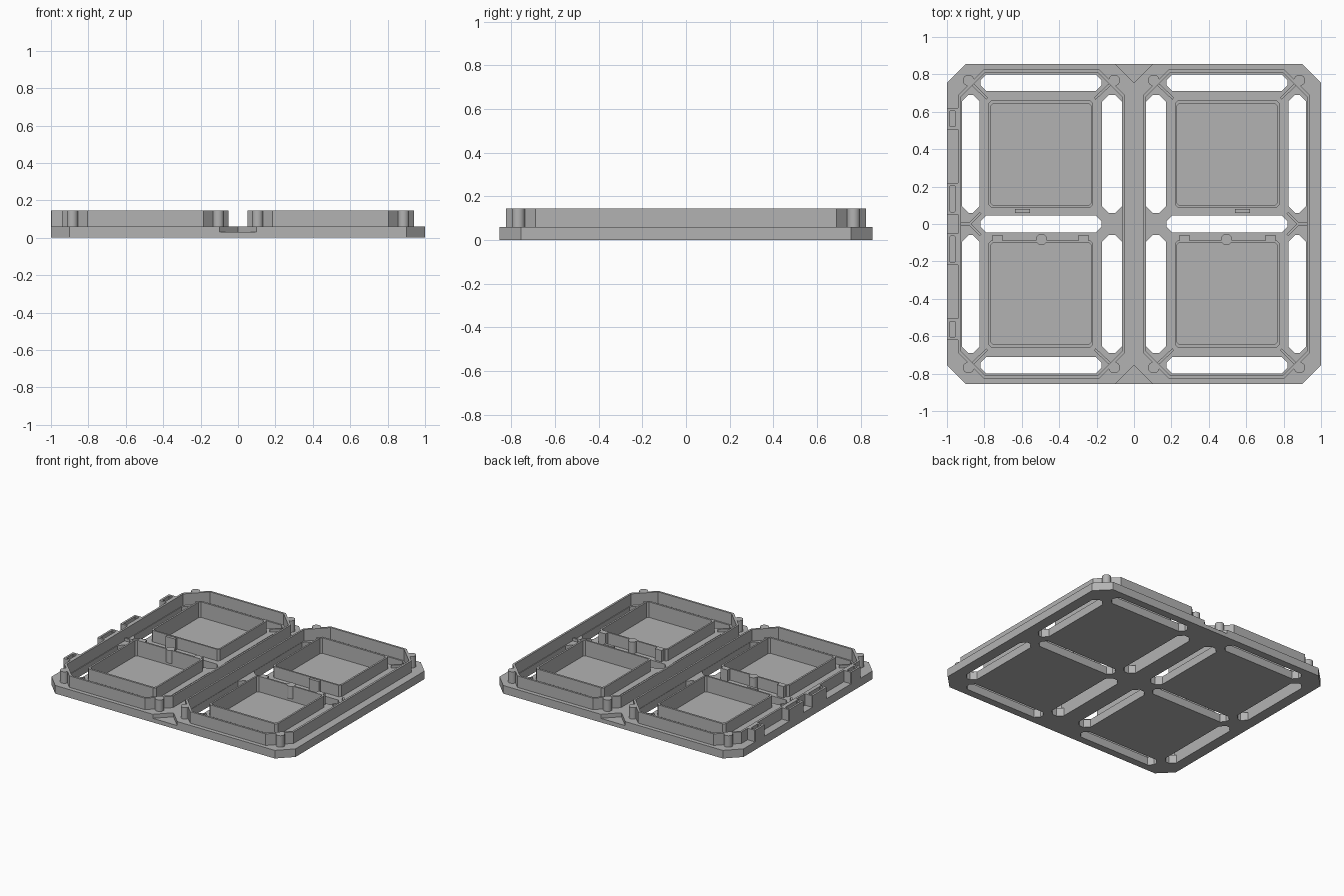
import bpy, bmesh, math
from mathutils import Vector

cube = bpy.data.objects.get("Cube")
if cube:
    bpy.data.objects.remove(cube)

grey = bpy.data.materials.new("plain grey")
grey.use_nodes = True
grey.diffuse_color = (0.45, 0.45, 0.45, 1)
grey.node_tree.nodes["Principled BSDF"].inputs["Base Color"].default_value = grey.diffuse_color

TOP, DECK, FLOOR = 0.145, 0.06, 0.03


def finish(bm, name):
    bmesh.ops.recalc_face_normals(bm, faces=bm.faces)
    mesh = bpy.data.meshes.new(name)
    bm.to_mesh(mesh)
    bm.free()
    mesh.materials.append(grey)
    obj = bpy.data.objects.new(name, mesh)
    bpy.context.collection.objects.link(obj)
    return obj


def octagon(x0, x1, y0, y1, c):
    """Rectangle with cut corners, counter-clockwise."""
    return [(x0 + c, y0), (x1 - c, y0), (x1, y0 + c), (x1, y1 - c),
            (x1 - c, y1), (x0 + c, y1), (x0, y1 - c), (x0, y0 + c)]


def prism(bm, pts, z0, z1):
    low = [bm.verts.new((x, y, z0)) for x, y in pts]
    high = [bm.verts.new((x, y, z1)) for x, y in pts]
    bm.faces.new(low[::-1])
    bm.faces.new(high)
    n = len(pts)
    for i in range(n):
        j = (i + 1) % n
        bm.faces.new((low[i], low[j], high[j], high[i]))


def box(bm, cx, cy, w, d, z0, z1):
    x, y = w / 2, d / 2
    prism(bm, [(cx - x, cy - y), (cx + x, cy - y), (cx + x, cy + y), (cx - x, cy + y)], z0, z1)


def ring(bm, outer, inner, z0, z1):
    """Closed wall between two matching outlines."""
    loops = [[bm.verts.new((x, y, z)) for x, y in pts]
             for pts, z in ((outer, z0), (outer, z1), (inner, z1), (inner, z0))]
    n = len(outer)
    for a in range(4):
        p, q = loops[a], loops[(a + 1) % 4]
        for i in range(n):
            j = (i + 1) % n
            bm.faces.new((p[i], p[j], q[j], q[i]))


def rib(bm, a, b, width, z0, z1):
    """Straight upright strip from a to b."""
    a, b = Vector(a), Vector(b)
    d = (b - a).normalized() * width / 2
    s = Vector((-d.y, d.x))
    prism(bm, [a - s, b - s, b + s, a + s], z0, z1)


def cylinder(bm, x, y, r, z0, z1):
    prism(bm, [(x + r * math.cos(t * math.tau / 24), y + r * math.sin(t * math.tau / 24))
               for t in range(24)], z0, z1)


def cut(target, bm):
    cutter = finish(bm, "cutter")
    cutter.hide_render = True
    mod = target.modifiers.new("cut", "BOOLEAN")
    mod.operation, mod.solver, mod.object = "DIFFERENCE", "EXACT", cutter
    bpy.context.view_layer.objects.active = target
    bpy.ops.object.modifier_apply(modifier=mod.name)
    bpy.data.objects.remove(cutter)


def smooth(obj):
    bpy.ops.object.select_all(action="DESELECT")
    obj.select_set(True)
    bpy.context.view_layer.objects.active = obj
    bpy.ops.object.shade_smooth_by_angle(angle=math.radians(30))


SIDES = (-1, 1)


def span(s, a, b):
    """Mirror a range to the chosen side."""
    return sorted((s * a, s * b))


# Base plate with slots, tray recesses and end notches
bm = bmesh.new()
prism(bm, octagon(-1, 1, -0.855, 0.855, 0.1), 0, DECK)
base = finish(bm, "base_plate")

slots = bmesh.new()
for sx in SIDES:
    prism(slots, octagon(*span(sx, 0.175, 0.82), -0.045, 0.045, 0.03), -0.1, 0.2)
    for sy in SIDES:
        prism(slots, octagon(*span(sx, 0.175, 0.82), *span(sy, 0.71, 0.8), 0.03), -0.1, 0.2)
        for a, b in ((0.065, 0.17), (0.825, 0.92)):
            prism(slots, octagon(*span(sx, a, b), *span(sy, 0.06, 0.69), 0.035), -0.1, 0.2)
cut(base, slots)

recess = bmesh.new()
for sx in SIDES:
    for sy in SIDES:
        prism(recess, octagon(*span(sx, 0.225, 0.77), *span(sy, 0.095, 0.65), 0.01), FLOOR, 0.2)
for sy in SIDES:
    prism(recess, [(-0.11, sy * 0.865), (0, sy * 0.755), (0.11, sy * 0.865)], FLOOR, 0.2)
cut(base, recess)

# Perimeter wall of each half
for sx, side in ((-1, "right"), (1, "left")):
    bm = bmesh.new()
    ring(bm, octagon(*span(sx, 0.05, 0.94), -0.825, 0.825, 0.135),
         octagon(*span(sx, 0.063, 0.925), -0.81, 0.81, 0.13), DECK - 0.01, TOP)
    finish(bm, side + "_perimeter_wall")

# Trays
for sx, side in ((-1, "right"), (1, "left")):
    for sy, end in ((-1, "front"), (1, "back")):
        bm = bmesh.new()
        ring(bm, octagon(*span(sx, 0.218, 0.778), *span(sy, 0.088, 0.66), 0.015),
             octagon(*span(sx, 0.23, 0.765), *span(sy, 0.1, 0.645), 0.012), FLOOR - 0.01, TOP)
        finish(bm, f"{end}_{side}_tray_wall")

# Corner posts
bm = bmesh.new()
for sx in SIDES:
    for sy in SIDES:
        for x in (0.105, 0.885):
            cylinder(bm, sx * x, sy * 0.768, 0.03, DECK - 0.01, TOP)
smooth(finish(bm, "corner_posts"))

# Low diagonal ribs on the deck
bm = bmesh.new()
for sx in SIDES:
    for sy in SIDES:
        rib(bm, (sx * 0.885, sy * 0.768), (sx * 0.785, sy * 0.67), 0.014, DECK - 0.01, 0.08)
        rib(bm, (sx * 0.105, sy * 0.768), (sx * 0.21, sy * 0.67), 0.014, DECK - 0.01, 0.08)
        rib(bm, (sx * 0.88, 0), (sx * 0.82, sy * 0.06), 0.014, DECK - 0.01, 0.08)
    rib(bm, (sx * 0.93, 0), (sx * 0.88, 0), 0.014, DECK - 0.01, 0.08)
finish(bm, "deck_ribs")

# Upright tabs and round bosses between the trays
bm = bmesh.new()
for sx in SIDES:
    for x in (0.27, 0.73):
        box(bm, sx * x, -0.075, 0.055, 0.03, DECK - 0.01, TOP)
for x in (-0.595, 0.58):
    box(bm, x, 0.07, 0.08, 0.02, DECK - 0.01, TOP)
finish(bm, "tray_tabs")

bm = bmesh.new()
for sx in SIDES:
    cylinder(bm, sx * 0.495, -0.083, 0.03, DECK - 0.01, TOP)
smooth(finish(bm, "tray_bosses"))

# Hollow clips along the right side
bm = bmesh.new()
for sy in SIDES:
    for a, b in ((0.05, 0.22), (0.505, 0.62)):
        ring(bm, octagon(-1, -0.935, *span(sy, a, b), 0.004),
             octagon(-0.985, -0.955, *span(sy, a + 0.015, b - 0.015), 0.004), DECK - 0.01, TOP)
finish(bm, "side_clips")
